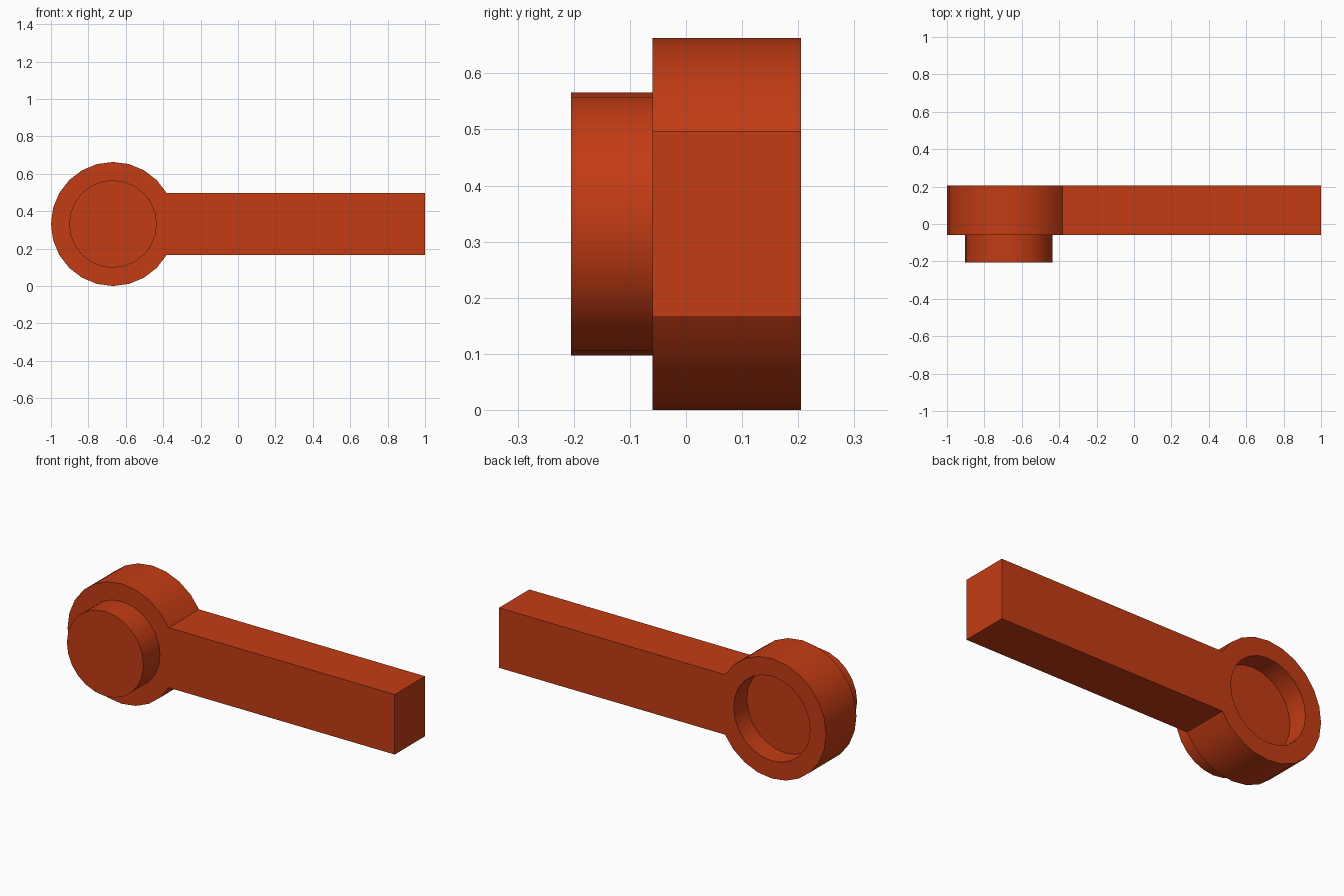
import bpy, bmesh
from math import cos, sin, pi, radians

if "Cube" in bpy.data.objects:
    bpy.data.objects.remove(bpy.data.objects["Cube"])

SIDES = 24
CX, CZ = -0.6685, 0.3315
R_OUT, R_PIN = 0.3315, 0.234
FRONT, BACK = -0.06, 0.205

# Half profile of the round head (radius, y): pin, collar, rear socket
profile = [(R_PIN, -0.205), (R_PIN, FRONT), (R_OUT, FRONT),
           (R_OUT, BACK), (R_PIN, BACK), (R_PIN, 0.09)]

bm = bmesh.new()
rings = [[bm.verts.new((CX + r * cos(2 * pi * i / SIDES), y,
                        CZ + r * sin(2 * pi * i / SIDES)))
          for i in range(SIDES)] for r, y in profile]

# Collar wall stays open where the arm joins (30 degrees either side of +x)
open_segments = {SIDES - 2, SIDES - 1, 0, 1}
for k in range(len(rings) - 1):
    for i in range(SIDES):
        if k == 2 and i in open_segments:
            continue
        j = (i + 1) % SIDES
        bm.faces.new((rings[k][i], rings[k][j], rings[k + 1][j], rings[k + 1][i]))

# Pin cap and socket floor
bm.faces.new(rings[0])
bm.faces.new(rings[-1])

# Arm, welded to the collar
zs = (CZ - R_OUT / 2, CZ + R_OUT / 2)
f_lo, f_hi = [bm.verts.new((1, FRONT, z)) for z in zs]
b_lo, b_hi = [bm.verts.new((1, BACK, z)) for z in zs]
front_arc = [rings[2][i] for i in (2, 1, 0, -1, -2)]
back_arc = [rings[3][i] for i in (2, 1, 0, -1, -2)]
bm.faces.new(front_arc + [f_lo, f_hi])
bm.faces.new(back_arc + [b_lo, b_hi])
bm.faces.new((front_arc[0], back_arc[0], b_hi, f_hi))
bm.faces.new((front_arc[-1], back_arc[-1], b_lo, f_lo))
bm.faces.new((f_lo, f_hi, b_hi, b_lo))

bmesh.ops.recalc_face_normals(bm, faces=bm.faces)
mesh = bpy.data.meshes.new("lever_handle")
bm.to_mesh(mesh)
bm.free()

obj = bpy.data.objects.new("lever_handle", mesh)
bpy.context.collection.objects.link(obj)

# Orange-red finish
mat = bpy.data.materials.new("orange_red")
mat.diffuse_color = (0.55, 0.045, 0.007, 1)
mat.use_nodes = True
mat.node_tree.nodes["Principled BSDF"].inputs["Base Color"].default_value = mat.diffuse_color
mesh.materials.append(mat)

bpy.context.view_layer.objects.active = obj
obj.select_set(True)
bpy.ops.object.shade_smooth_by_angle(angle=radians(30))
